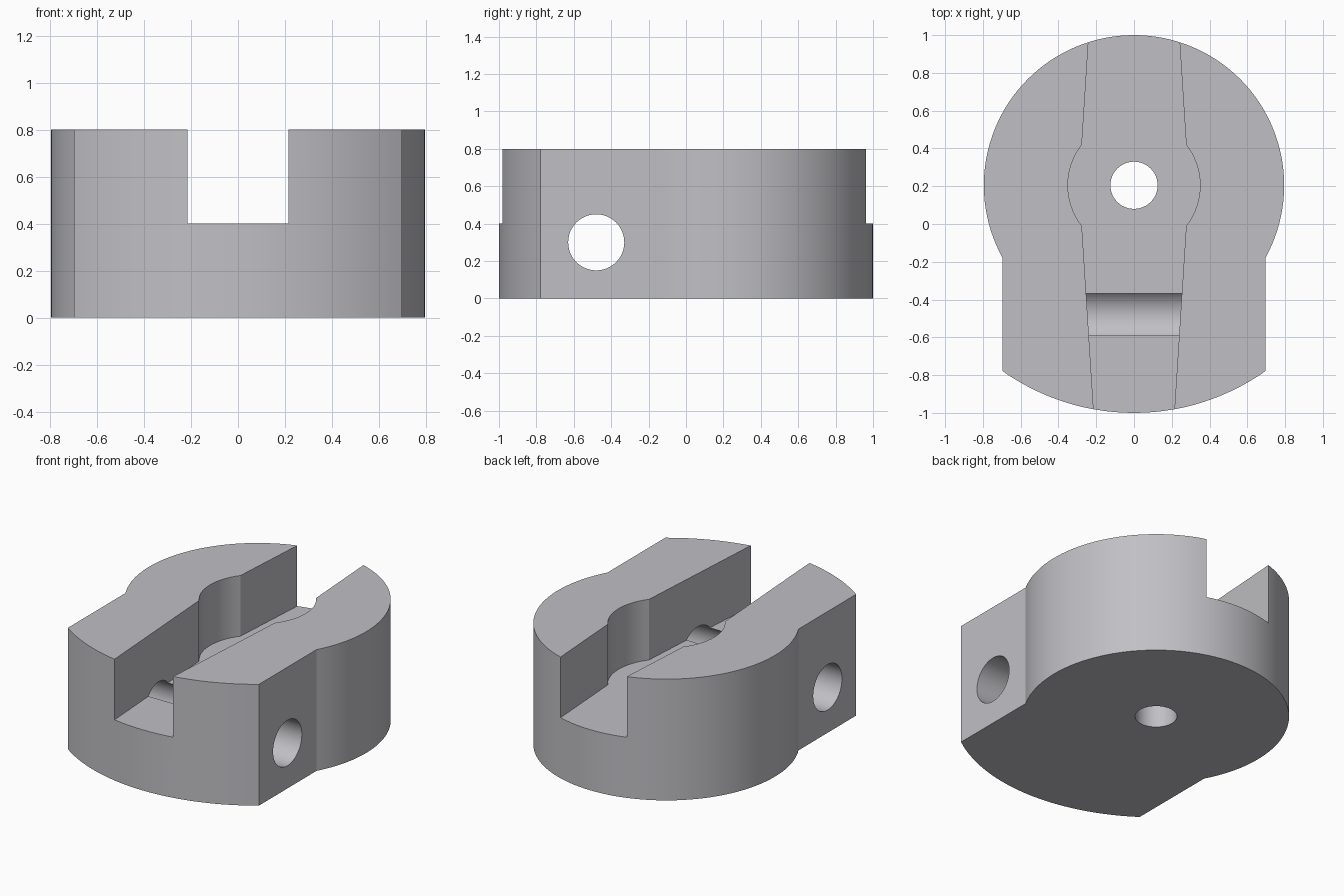
import bpy, bmesh
from math import sin, cos, asin, acos, pi
from mathutils import Matrix, Vector

if "Cube" in bpy.data.objects:
    bpy.data.objects.remove(bpy.data.objects["Cube"])

CY = 0.205          # centre of the round end, slot pocket and vertical hole


def arc(r, a0, a1, n):
    """Points on an arc around (0, CY)."""
    return [(r * cos(a0 + (a1 - a0) * i / n), CY + r * sin(a0 + (a1 - a0) * i / n))
            for i in range(n + 1)]


def prism(name, outline, z0, z1, matrix=Matrix()):
    """Extrude a counter-clockwise outline from z0 to z1."""
    bm = bmesh.new()
    face = bm.faces.new([bm.verts.new((x, y, z0)) for x, y in outline])
    ext = bmesh.ops.extrude_face_region(bm, geom=[face])
    verts = [v for v in ext["geom"] if isinstance(v, bmesh.types.BMVert)]
    bmesh.ops.translate(bm, verts=verts, vec=(0, 0, z1 - z0))
    bmesh.ops.recalc_face_normals(bm, faces=bm.faces)
    bm.transform(matrix)
    mesh = bpy.data.meshes.new(name)
    bm.to_mesh(mesh)
    bm.free()
    obj = bpy.data.objects.new(name, mesh)
    bpy.context.collection.objects.link(obj)
    return obj


def circle(r, n):
    return [(r * cos(2 * pi * i / n), r * sin(2 * pi * i / n)) for i in range(n)]


# body: round end, flat cheeks and a shallow curved front
R, FRONT_R, HALF = 0.795, 1.205, 0.697
a = acos(HALF / R)
b = acos(HALF / FRONT_R)
outline = arc(R, -a, pi + a, 84) + arc(FRONT_R, pi + b, 2 * pi - b, 28)
body = prism("slotted_body", outline, 0, 0.8)

# tapered slot with a round pocket in the middle
PR = 0.35
p = asin(0.215 / PR)
slope = 0.064
edge = PR * cos(p)
right = ([(edge - slope * (1.2 + CY - 0.215), -1.2)] + arc(PR, -p, p, 16)
         + [(edge - slope * (1.2 - CY - 0.215), 1.2)])
slot = prism("slot_cutter", right + [(-x, y) for x, y in reversed(right)], 0.4, 1.0)

# vertical hole and cross hole
bore = prism("bore_cutter", circle(0.125, 48), -0.2, 0.6,
             Matrix.Translation((0, CY, 0)))
cross = prism("cross_hole_cutter", circle(0.15, 48), -1, 1,
              Matrix.Translation((0, -0.48, 0.3)) @ Matrix.Rotation(pi / 2, 4, "Y"))

bpy.context.view_layer.objects.active = body
body.select_set(True)
for cutter in (slot, bore, cross):
    cutter.hide_render = True
    mod = body.modifiers.new(cutter.name, "BOOLEAN")
    mod.operation = "DIFFERENCE"
    mod.solver = "EXACT"
    mod.object = cutter
    bpy.ops.object.modifier_apply(modifier=mod.name)
    bpy.data.objects.remove(cutter)

grey = bpy.data.materials.new("plain grey")
grey.diffuse_color = (0.53, 0.53, 0.56, 1)
grey.use_nodes = True
grey.node_tree.nodes["Principled BSDF"].inputs["Base Color"].default_value = grey.diffuse_color
body.data.materials.clear()
body.data.materials.append(grey)
for poly in body.data.polygons:
    poly.material_index = 0
bpy.ops.object.shade_smooth_by_angle(angle=0.35)
